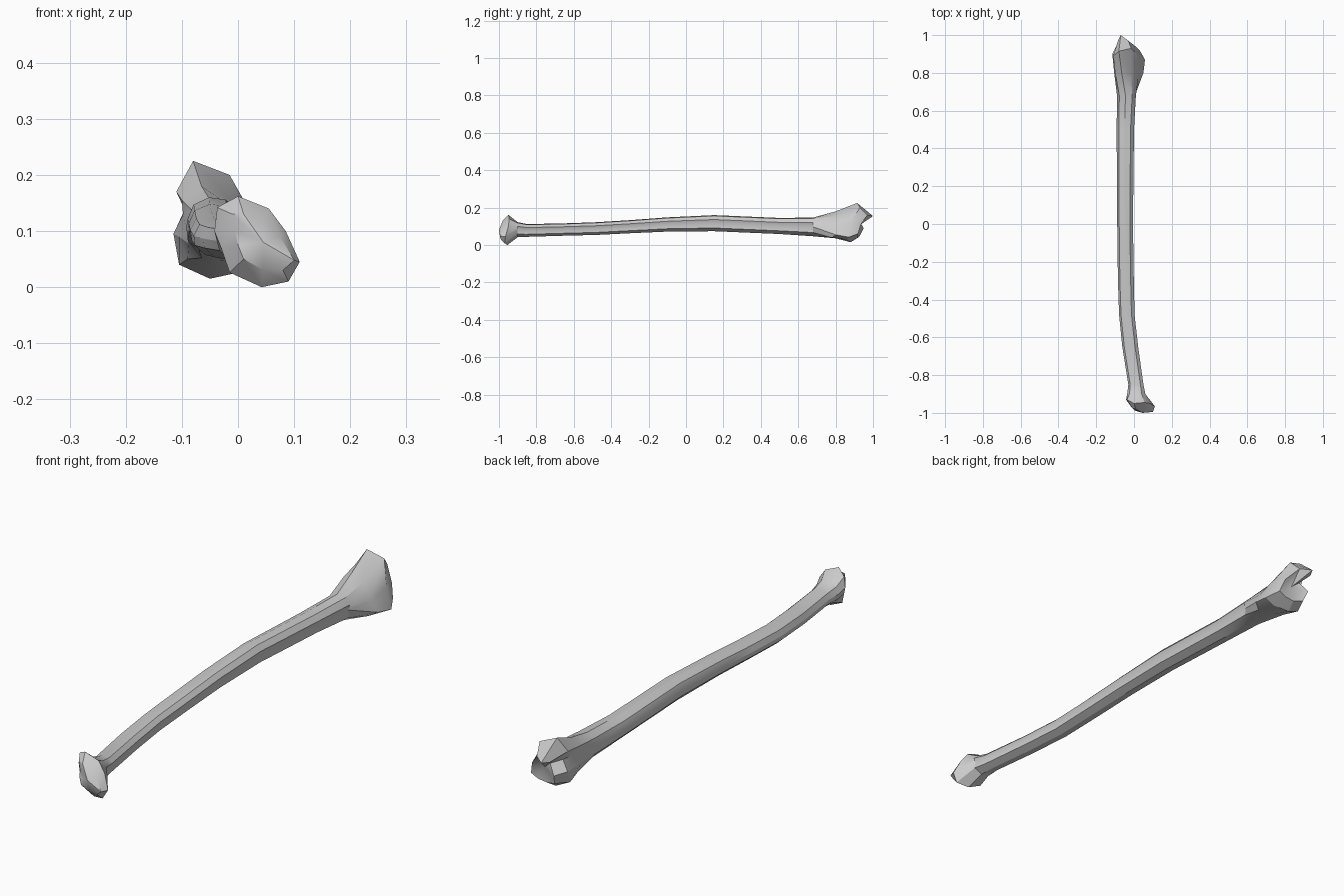
import bpy
import bmesh

if "Cube" in bpy.data.objects:
    bpy.data.objects.remove(bpy.data.objects["Cube"], do_unlink=True)


def make_material(name, colour):
    material = bpy.data.materials.new(name)
    material.use_nodes = True
    material.diffuse_color = colour
    shader = material.node_tree.nodes["Principled BSDF"]
    shader.inputs["Base Color"].default_value = colour
    shader.inputs["Roughness"].default_value = 0.8
    return material


# Shaft cross-section in unit size: ridged, with a shallow groove on one side
shaft_profile = [(.85, 0), (1, .45), (.6, .9), (-.1, 1), (-.75, .7),
                 (-1, .1), (-.95, -.4), (-.5, -.9), (.2, -1), (.9, -.6)]

# Shaft stations: position along the bone, centre x, centre z, half width, half height
shaft_stations = [
    (-.9, .012, .082, .048, .04),
    (-.85, .01, .078, .04, .034),
    (-.65, -.02, .083, .042, .033),
    (-.48, -.038, .088, .041, .034),
    (-.3, -.043, .098, .042, .035),
    (-.1, -.046, .11, .042, .038),
    (.15, -.047, .117, .043, .043),
    (.5, -.046, .102, .046, .043),
    (.68, -.04, .097, .05, .05),
]

# Small front end: flat cap edge, then the flared rim
front_cap = [(.1, -.995, .048), (.075, -.985, .09), (.045, -.98, .115),
             (.01, -.98, .13), (-.01, -.975, .13), (-.005, -.975, .1),
             (0, -.985, .075), (.01, -.99, .05), (.045, -.985, .03), (.08, -.99, .03)]
front_rim = [(.11, -.965, .045), (.085, -.95, .1), (.055, -.945, .14),
             (0, -.95, .162), (-.037, -.93, .142), (-.042, -.93, .1),
             (-.03, -.94, .07), (-.015, -.95, .026), (.042, -.955, 0), (.09, -.97, .01)]

# Large rear end: neck, notched rim, then the edge of the hollow
rear_neck = [(.05, .8, .055), (.025, .79, .1), (-.015, .8, .155),
             (-.065, .8, .18), (-.1, .8, .155), (-.098, .8, .13),
             (-.105, .8, .09), (-.09, .8, .05), (-.045, .8, .036), (.02, .78, .04)]
rear_rim = [(.058, .87, .042), (.03, .88, .12), (-.015, .93, .2),
            (-.08, .915, .225), (-.11, .89, .17), (-.095, .9, .138),
            (-.115, .9, .095), (-.105, .87, .04), (-.05, .88, .015), (.01, .86, .028)]
rear_cap = [(.03, .92, .06), (.015, .935, .11), (-.03, .97, .16),
            (-.07, 1, .155), (-.085, .97, .15), (-.06, .93, .125),
            (-.09, .95, .09), (-.08, .93, .05), (-.04, .92, .04), (0, .92, .045)]


def shaft_ring(y, centre_x, centre_z, half_width, half_height):
    return [(centre_x + half_width * u, y, centre_z + half_height * v)
            for u, v in shaft_profile]


def loft(name, rings, first_tip, last_tip, material):
    """Join matching rings with faces and close each end on a tip point."""
    bm = bmesh.new()
    loops = [[bm.verts.new(point) for point in ring] for ring in rings]
    count = len(loops[0])
    for near, far in zip(loops, loops[1:]):
        for i in range(count):
            j = (i + 1) % count
            bm.faces.new((near[i], near[j], far[j], far[i]))
    for loop, tip in ((loops[0], first_tip), (loops[-1], last_tip)):
        centre = bm.verts.new(tip)
        for i in range(count):
            bm.faces.new((loop[i], loop[(i + 1) % count], centre))
    bmesh.ops.recalc_face_normals(bm, faces=bm.faces)
    mesh = bpy.data.meshes.new(name)
    bm.to_mesh(mesh)
    bm.free()
    mesh.materials.append(material)
    part = bpy.data.objects.new(name, mesh)
    bpy.context.collection.objects.link(part)
    return part


bone_grey = make_material("bone_grey", (.6, .6, .6, 1))
rings = [front_cap, front_rim]
rings += [shaft_ring(*station) for station in shaft_stations]
rings += [rear_neck, rear_rim, rear_cap]
bone = loft("long_bone", rings, (.045, -1, .08), (-.03, .92, .1), bone_grey)

# Soft shading that keeps the ridges crisp
bpy.ops.object.select_all(action="DESELECT")
bone.select_set(True)
bpy.context.view_layer.objects.active = bone
bpy.ops.object.shade_smooth_by_angle(angle=.52)
